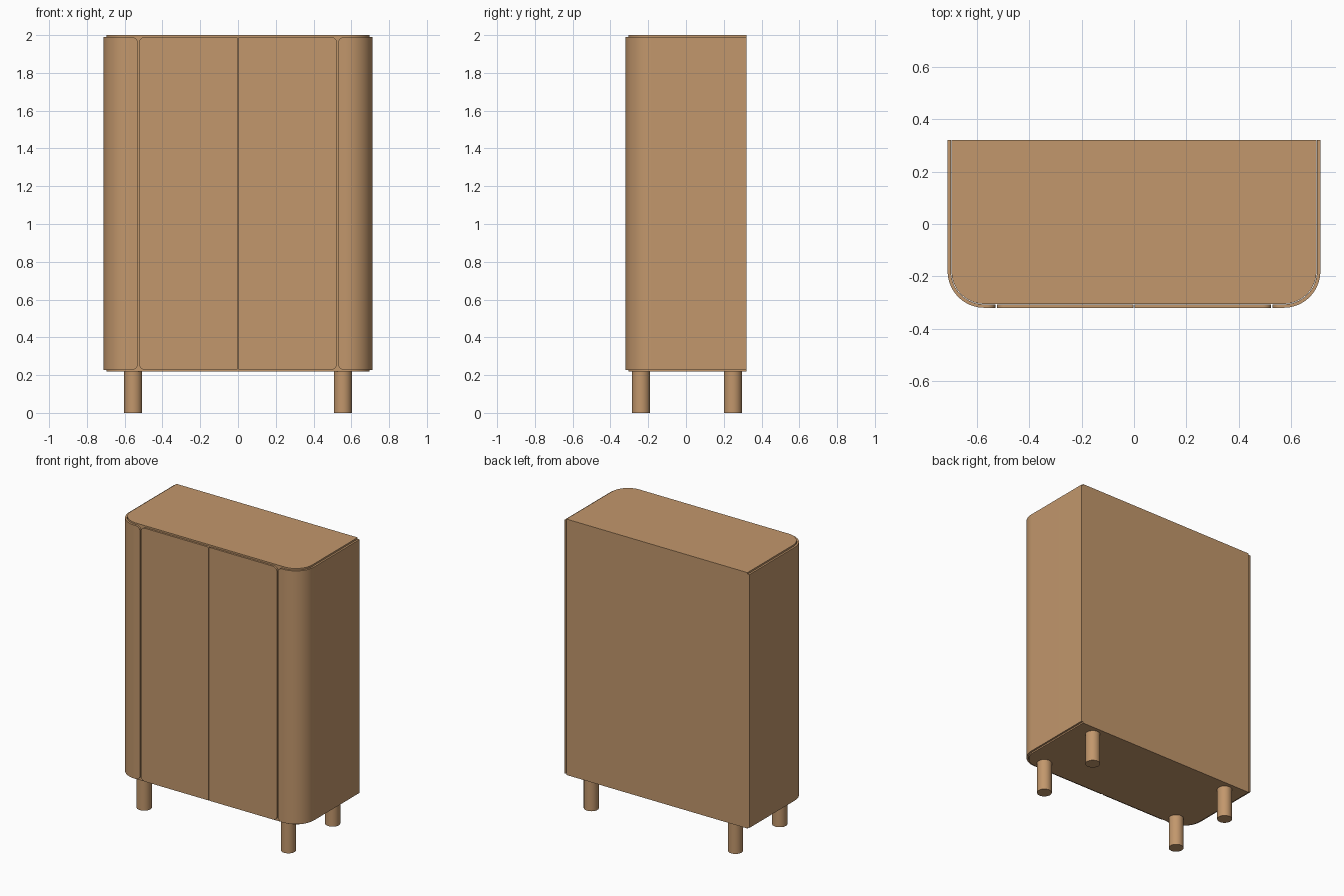
import bpy, bmesh, math

if "Cube" in bpy.data.objects:
    bpy.data.objects.remove(bpy.data.objects["Cube"])

wood = bpy.data.materials.new("warm wood")
wood.diffuse_color = (0.54, 0.31, 0.15, 1)
wood.use_nodes = True
wood.node_tree.nodes["Principled BSDF"].inputs["Base Color"].default_value = wood.diffuse_color

HX, HY = 0.712, 0.32          # outer half width and half depth
R = 0.14                      # outer front corner radius
T = 0.013                     # panel thickness
Z0, Z1 = 0.228, 1.99          # panel bottom and top
CX, CY = HX - R, -HY + R      # centre of the right front corner


def finish(name, bm):
    bmesh.ops.recalc_face_normals(bm, faces=bm.faces)
    me = bpy.data.meshes.new(name)
    bm.to_mesh(me)
    bm.free()
    ob = bpy.data.objects.new(name, me)
    bpy.context.collection.objects.link(ob)
    me.materials.append(wood)
    bpy.ops.object.select_all(action='DESELECT')
    ob.select_set(True)
    bpy.context.view_layer.objects.active = ob
    bpy.ops.object.shade_smooth_by_angle(angle=math.radians(30))
    return ob


def panel(name, stations, sign):
    """Sweep a thin panel; each station is (x, y, nx, ny, trim at top and bottom)."""
    bm = bmesh.new()
    rings = []
    for x, y, nx, ny, c in stations:
        xi, yi = x - nx * T, y - ny * T
        rings.append([bm.verts.new((sign * a, b, z)) for a, b, z in (
            (x, y, Z0 + c), (x, y, Z1 - c), (xi, yi, Z1 - c), (xi, yi, Z0 + c))])
    for a, b in zip(rings, rings[1:]):
        for i in range(4):
            j = (i + 1) % 4
            bm.faces.new((a[i], a[j], b[j], b[i]))
    bm.faces.new(rings[0])
    bm.faces.new(rings[-1])
    return finish(name, bm)


def corner_trim(r, n=8):
    """Distance from the edge and height trim of a rounded panel corner."""
    return [(r * (1 - math.cos(i / n * math.pi / 2)),
             r * (1 - math.sin(i / n * math.pi / 2))) for i in range(n + 1)]


for sign, side in ((-1, "left"), (1, "right")):
    # curved side panel, from its front edge round the corner to the back
    st = [(0.530 + d, -HY, 0, -1, c) for d, c in corner_trim(0.032)]
    for i in range(25):
        a = -math.pi / 2 + i / 24 * math.pi / 2
        st.append((CX + R * math.cos(a), CY + R * math.sin(a),
                   math.cos(a), math.sin(a), 0))
    st.append((HX, HY, 1, 0, 0))
    panel(side + "_curved_side", st, sign)

    # flat door with rounded corners
    st = [(0.002 + d, -HY, 0, -1, c) for d, c in corner_trim(0.008, 4)]
    st += [(0.524 - d, -HY, 0, -1, c) for d, c in reversed(corner_trim(0.032))]
    panel(side + "_door", st, sign)

    # legs
    for y, end in ((-0.238, "front"), (0.248, "back")):
        bm = bmesh.new()
        bmesh.ops.create_cone(bm, cap_ends=True, segments=32, radius1=0.048,
                              radius2=0.048, depth=0.225)
        bmesh.ops.translate(bm, verts=bm.verts, vec=(sign * 0.555, y, 0.1125))
        finish(f"{side}_{end}_leg", bm)

# inner cabinet body, slightly inset behind the panels and rising above them
r = R - T - 0.002
right = [(CX + r * math.sin(i / 24 * math.pi / 2),
          CY - r * math.cos(i / 24 * math.pi / 2)) for i in range(25)]
right.append((HX - T - 0.002, HY))
outline = right + [(-x, y) for x, y in reversed(right)]
bm = bmesh.new()
base = bm.faces.new([bm.verts.new((x, y, 0.22)) for x, y in outline])
ext = bmesh.ops.extrude_face_region(bm, geom=[base], use_keep_orig=True)
bmesh.ops.translate(bm, vec=(0, 0, 1.78),
                    verts=[v for v in ext["geom"] if isinstance(v, bmesh.types.BMVert)])
finish("cabinet_body", bm)
